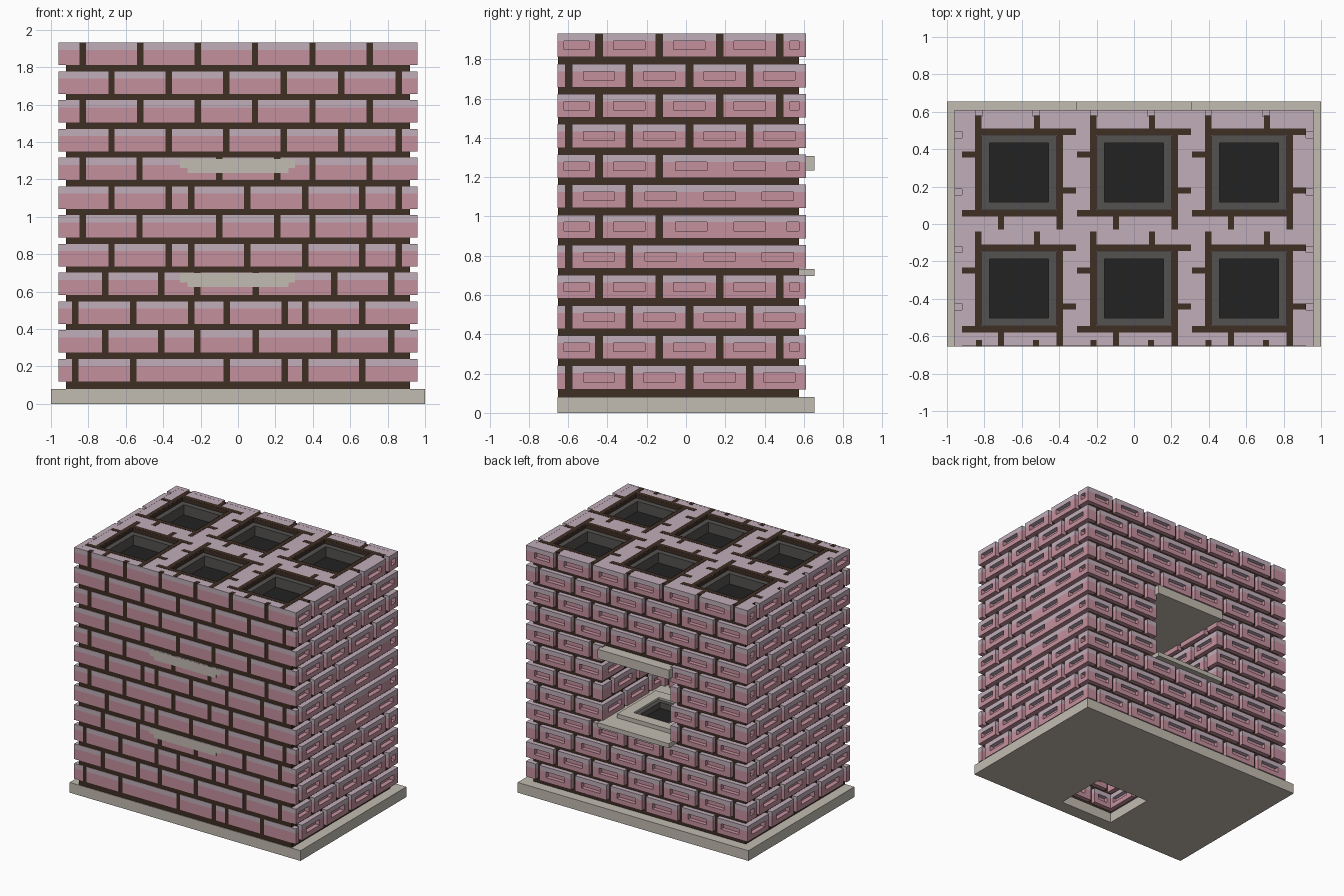
import bpy
import bmesh
from mathutils import Matrix, Vector

if "Cube" in bpy.data.objects:
    bpy.data.objects.remove(bpy.data.objects["Cube"], do_unlink=True)

# Flat colours
COLOURS = {"brick_pink": (196, 144, 158), "pale_pink": (192, 173, 185),
           "stone": (194, 188, 177), "mortar_brown": (62, 46, 35),
           "flue_grey": (84, 82, 80), "soot_black": (34, 34, 34)}
MATS = []
for name, rgb in COLOURS.items():
    col = [((c / 255 + 0.055) / 1.055) ** 2.4 for c in rgb] + [1]
    m = bpy.data.materials.new(name)
    m.use_nodes = True
    m.diffuse_color = col
    node = m.node_tree.nodes["Principled BSDF"]
    node.inputs["Base Color"].default_value = col
    node.inputs["Roughness"].default_value = 0.9
    MATS.append(m)
PINK, PALE, STONE, BROWN, GREY, BLACK = range(6)


def box(bm, lo, hi, mat):
    lo, hi = Vector(lo), Vector(hi)
    mx = Matrix.Translation((lo + hi) / 2) @ Matrix.Diagonal((*(hi - lo), 1))
    verts = bmesh.ops.create_cube(bm, size=1, matrix=mx)["verts"]
    for f in {f for v in verts for f in v.link_faces}:
        f.material_index = mat


def ring(bm, outer, inner, z0, z1, mat):
    """Slab with a rectangular hole; rectangles are x0, x1, y0, y1."""
    a, b, c, d = outer
    e, f, g, h = inner
    for x0, x1, y0, y1 in ((a, b, c, g), (a, b, h, d), (a, e, g, h), (f, b, g, h)):
        box(bm, (x0, y0, z0), (x1, y1, z1), mat)


def finish(bm, name):
    me = bpy.data.meshes.new(name)
    bm.to_mesh(me)
    bm.free()
    for m in MATS:
        me.materials.append(m)
    ob = bpy.data.objects.new(name, me)
    bpy.context.scene.collection.objects.link(ob)
    return ob


# Course layout
ROWS, PITCH, BRICK, STEP, JOINT = 12, 0.1537, 0.12, 0.307, 0.034
TOP = 1.93
BAND = 0.038


def row_z(r):
    return 0.12 + r * PITCH


def regular(start):
    """Joint positions, shifted by half a brick on alternate courses."""
    return lambda r: [start + (0 if r % 2 else STEP / 2) + STEP * k for k in range(-4, 9)]


def spans(a0, a1, joints, merge_from=9):
    """Brick extents between joints, closed up beyond merge_from."""
    cuts = [j for j in sorted(joints) if a0 + 0.01 < j < a1 - 0.01]
    left = a0
    for j in cuts + [None]:
        g = 0 if j is not None and j > merge_from else JOINT / 2
        yield left, (a1 if j is None else j - g)
        left = None if j is None else j + g


def raised_wall(name, axis, d0, d1, a0, a1, rows, joints, merge=None, opening=None):
    """Projecting bricks, each with a sunk panel; axis is the run direction."""
    bm = bmesh.new()

    def put(s, t, p, q, z0, z1, mat):
        lo, hi = sorted((p, q))
        if axis == "x":
            box(bm, (s, lo, z0), (t, hi, z1), mat)
        else:
            box(bm, (lo, s, z0), (hi, t, z1), mat)

    for r in rows:
        z = row_z(r)
        top = z + BRICK
        for s, t in spans(a0, a1, joints(r), merge(r) if merge else 9):
            pieces = [(s, t)]
            if opening and r in opening[1]:
                w = opening[0]
                pieces = [(s, min(t, -w)), (max(s, w), t)]
            for p, q in pieces:
                if q - p < 0.015:
                    continue
                put(p, q, d0, d1, z, z + BAND, PINK)
                put(p, q, d0, d1, top - BAND, top, PALE)
                half = max(0, min(0.16, q - p - 0.07)) / 2
                mid = (p + q) / 2
                if half < 0.02:
                    put(p, q, d0, d1, z + BAND, top - BAND, PINK)
                    continue
                put(p, mid - half, d0, d1, z + BAND, top - BAND, PINK)
                put(mid + half, q, d0, d1, z + BAND, top - BAND, PINK)
                put(mid - half, mid + half, d0, d0 + (d1 - d0) * 0.1,
                    z + BAND, top - BAND, PINK)
    return finish(bm, name)


# Outer walls: sides and back with projecting bricks
side = regular(-0.443 + STEP / 2)
side_joints = lambda r: [j - (0 if r % 2 else STEP) for j in regular(-0.443)(r)]
raised_wall("left_wall_bricks", "y", 0.92, 0.96, -0.655, 0.61, range(ROWS), side_joints,
            lambda r: -0.1 if 4 <= r <= 7 else 9)
raised_wall("right_wall_bricks", "y", -0.92, -0.96, -0.655, 0.61, range(ROWS), side_joints)
long_joints = regular(-0.83)
raised_wall("back_wall_bricks", "x", 0.575, 0.61, -0.92, 0.92, range(ROWS), long_joints,
            opening=(0.295, range(4, 8)))

# Flush front bricks with pale upper edges
low = [-0.87, -0.56, -0.06, 0.25, 0.36, 0.665]
mid_odd = [-0.676, -0.37, -0.25, 0.05, 0.36, 0.665, 0.86]
FRONT = {0: low, 1: [-0.71, -0.41, -0.217, 0.094, 0.515, 0.82],
         2: low + [-0.25], 3: [-0.71, -0.41, -0.217, 0.094, 0.515, 0.82],
         4: mid_odd, 5: [-0.83, -0.527, -0.1, 0.21, 0.398, 0.703],
         6: mid_odd, 7: [-0.83, -0.527, -0.1, 0.21, 0.398, 0.703]}
bm = bmesh.new()
for r in range(ROWS):
    z = row_z(r)
    for s, t in spans(-0.92, 0.92, FRONT.get(r) or long_joints(r)):
        box(bm, (s, -0.6535, z), (t, -0.64, z + BRICK - BAND), PINK)
        box(bm, (s, -0.6535, z + BRICK - BAND), (t, -0.64, z + BRICK), PALE)
finish(bm, "front_wall_bricks")

# Stone patches let into the front
bm = bmesh.new()
for z in (0.625, 1.235):
    box(bm, (-0.27, -0.655, z), (0.27, -0.64, z + 0.025), STONE)
    box(bm, (-0.31, -0.655, z + 0.025), (0.305, -0.64, z + 0.075), STONE)
finish(bm, "front_stones")

# Mortar core, hollowed for flues, back niche and lower cavity
FLUES = [(x, y) for x in (-0.615, 0, 0.615) for y in (0.275, -0.345)]
HEARTH_Y = 0.27
bm = bmesh.new()
box(bm, (-0.92, -0.651, 0.06), (0.92, 0.575, TOP), BROWN)
core = finish(bm, "mortar_core")
bm = bmesh.new()
for x, y in FLUES:
    box(bm, (x - 0.198, y - 0.198, 1.7), (x + 0.198, y + 0.198, 2.1), BROWN)
box(bm, (-0.33, -0.15, 0.697), (0.33, 0.8, 1.31), BROWN)
box(bm, (-0.27, -0.585, -0.1), (0.27, -0.095, 0.64), BROWN)
cutter = finish(bm, "core_cutter")
cutter.hide_render = True
cutter.hide_viewport = True
mod = core.modifiers.new("hollows", "BOOLEAN")
mod.object = cutter
mod.solver = "EXACT"
dg = bpy.context.evaluated_depsgraph_get()
core.data = bpy.data.meshes.new_from_object(core.evaluated_get(dg))
core.modifiers.clear()
bpy.data.objects.remove(cutter, do_unlink=True)
core.data.materials.clear()
for m in MATS:
    core.data.materials.append(m)
for p in core.data.polygons:
    p.material_index = PALE if p.normal.z > 0.5 and p.center.z > 1.9 else BROWN

# Mortar joints on the top: a pinwheel round each flue
bm = bmesh.new()
for cx, cy in FLUES:
    for k in range(4):
        rot = Matrix.Rotation(k * 1.5707963, 3, "Z")
        for x0, x1, y0, y1 in ((-0.23, 0.305, 0.2, 0.235), (0.08, 0.112, 0.235, 0.305)):
            a, b = rot @ Vector((x0, y0, 0)), rot @ Vector((x1, y1, 0))
            box(bm, (cx + min(a.x, b.x), cy + min(a.y, b.y), TOP - 0.004),
                (cx + max(a.x, b.x), cy + max(a.y, b.y), TOP + 0.002), BROWN)
for x in long_joints(11):
    if abs(x) < 0.9:
        box(bm, (x - 0.016, -0.655, TOP - 0.004), (x + 0.016, -0.62, TOP + 0.002), BROWN)
finish(bm, "top_joints")

# Flue liners
bm = bmesh.new()
for x, y in FLUES:
    ring(bm, (x - 0.198, x + 0.198, y - 0.198, y + 0.198),
         (x - 0.157, x + 0.157, y - 0.157, y + 0.157), 1.7, 1.9, GREY)
    box(bm, (x - 0.16, y - 0.16, 1.7), (x + 0.16, y + 0.16, 1.82), BLACK)
finish(bm, "flue_liners")

# Back niche: lintel, hearth with sunken flue, brick lining
bm = bmesh.new()
box(bm, (-0.31, -0.15, 1.235), (0.31, 0.655, 1.308), STONE)
hole = (-0.155, 0.155, HEARTH_Y - 0.155, HEARTH_Y + 0.155)
ring(bm, (-0.31, 0.31, -0.15, 0.655), hole, 0.698, 0.733, STONE)
ring(bm, (-0.24, 0.24, HEARTH_Y - 0.24, HEARTH_Y + 0.24), hole, 0.733, 0.765, STONE)
inner = (-0.12, 0.12, HEARTH_Y - 0.12, HEARTH_Y + 0.12)
ring(bm, hole, inner, 0.698, 0.75, GREY)
box(bm, (-0.13, HEARTH_Y - 0.13, 0.698), (0.13, HEARTH_Y + 0.13, 0.704), BLACK)
finish(bm, "hearth_stones")
for s, label in ((1, "left"), (-1, "right")):
    raised_wall("niche_%s_bricks" % label, "y", s * 0.33, s * 0.295, -0.15, 0.575,
                range(4, 8), side_joints)
    raised_wall("cavity_%s_bricks" % label, "y", s * 0.27, s * 0.235, -0.585, -0.095,
                range(4), side_joints)
raised_wall("niche_rear_bricks", "x", -0.15, -0.115, -0.295, 0.295, range(4, 8), long_joints)

# Lower cavity lining and base slab
raised_wall("cavity_front_bricks", "x", -0.585, -0.55, -0.235, 0.235, range(4), long_joints)
raised_wall("cavity_rear_bricks", "x", -0.095, -0.13, -0.235, 0.235, range(4), long_joints)
bm = bmesh.new()
ring(bm, (-1, 1, -0.655, 0.655), (-0.235, 0.235, -0.55, -0.13), 0, 0.08, STONE)
finish(bm, "base_slab")
